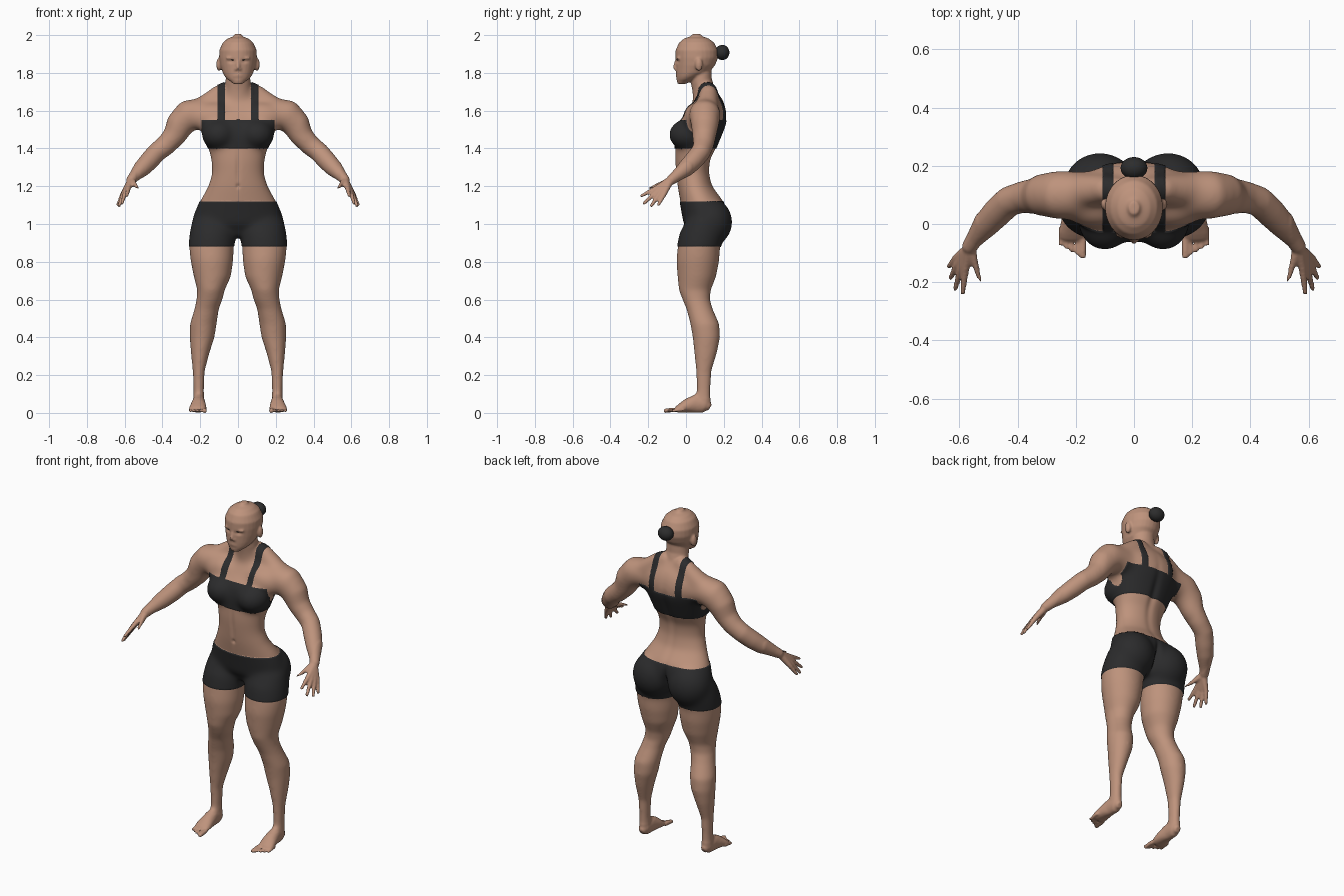
import bpy
import bmesh
from math import cos, sin, tau, exp
from mathutils import Vector, Matrix

default_cube = bpy.data.objects.get("Cube")
if default_cube:
    bpy.data.objects.remove(default_cube, do_unlink=True)


def make_material(name, colour, roughness):
    material = bpy.data.materials.new(name)
    material.use_nodes = True
    material.diffuse_color = (*colour, 1)
    shader = material.node_tree.nodes["Principled BSDF"]
    shader.inputs["Base Color"].default_value = (*colour, 1)
    shader.inputs["Roughness"].default_value = roughness
    return material


skin = make_material("warm skin", (.515, .292, .202), .6)
fabric = make_material("black fabric", (.024, .024, .025), .8)
hair = make_material("dark hair", (.026, .026, .026), .7)

form = bmesh.new()


def mirrored_copy(verts, faces):
    """Repeat a limb or feature on the other side."""
    twins = {v: form.verts.new((-v.co.x, v.co.y, v.co.z)) for v in verts}
    for face in faces:
        form.faces.new([twins[v] for v in reversed(face.verts)])


def tube(stations, axis="X", both_sides=False, sides=28, level=False):
    """Loft elliptical sections along a path: (centre, half width, half depth)."""
    reference = Vector((1, 0, 0)) if axis == "X" else Vector((0, 1, 0))
    path = [(Vector(centre), a, b) for centre, a, b in stations]
    # Rounded ends
    for end, inner in ((0, 1), (-1, -2)):
        centre, a, b = path[end]
        outward = (centre - path[inner][0]).normalized()
        cap = (centre + outward * min(a, b) * .5, a * .7, b * .7)
        path.insert(0 if end == 0 else len(path), cap)
    rings = []
    for i, (centre, a, b) in enumerate(path):
        before, after = path[max(i - 1, 0)][0], path[min(i + 1, len(path) - 1)][0]
        along = Vector((0, 0, 1)) if level else (after - before).normalized()
        across = (reference - along * reference.dot(along)).normalized()
        up = along.cross(across)
        rings.append([form.verts.new(centre + across * a * cos(tau * k / sides)
                                     + up * b * sin(tau * k / sides))
                      for k in range(sides)])
    faces = [form.faces.new(rings[0][::-1]), form.faces.new(rings[-1])]
    for low, high in zip(rings, rings[1:]):
        for k in range(sides):
            n = (k + 1) % sides
            faces.append(form.faces.new((low[k], low[n], high[n], high[k])))
    if both_sides:
        mirrored_copy([v for ring in rings for v in ring], faces)


def ellipsoid(centre, radii, both_sides=False):
    place = Matrix.Translation(centre) @ Matrix.Diagonal((*radii, 1))
    verts = bmesh.ops.create_uvsphere(form, u_segments=24, v_segments=16,
                                      radius=1, matrix=place)["verts"]
    if both_sides:
        mirrored_copy(verts, list({f for v in verts for f in v.link_faces}))


def upright(sections):
    """Level sections on the centre line: height, depth position, half width, half depth."""
    tube([((0, y, z), a, b) for z, y, a, b in sections], level=True)


def round_limb(points):
    tube([((x, y, z), r, r) for x, y, z, r in points], "Y", True)


# Torso, neck and skull
upright([(.97, .085, .12, .07), (1, .09, .21, .1), (1.06, .095, .226, .115),
         (1.12, .085, .205, .116), (1.2, .047, .16, .093), (1.27, .035, .138, .089),
         (1.34, .035, .143, .095), (1.4, .052, .158, .11), (1.47, .066, .18, .124),
         (1.53, .085, .194, .128), (1.58, .108, .205, .11), (1.63, .118, .19, .09),
         (1.67, .12, .13, .07), (1.7, .115, .07, .05)])
upright([(1.62, .11, .09, .07), (1.7, .095, .07, .063),
         (1.77, .08, .065, .056), (1.85, .075, .06, .06)])
upright([(1.752, -.014, .036, .032), (1.765, 0, .055, .049), (1.78, .015, .069, .066),
         (1.8, .033, .081, .086), (1.84, .05, .094, .104), (1.88, .057, .1, .113),
         (1.92, .057, .099, .112), (1.96, .056, .081, .093),
         (1.982, .055, .055, .065), (1.993, .055, .025, .032)])

# Trapezius, chest and seat
round_limb([(.04, .115, 1.712, .045), (.1, .12, 1.686, .05), (.2, .112, 1.605, .062)])
ellipsoid((.125, .06, 1.56), (.125, .075, .085), True)
ellipsoid((.1, .008, 1.473), (.09, .097, .08), True)
ellipsoid((.117, .13, 1.01), (.122, .113, .125), True)

# Arms
round_limb([(.13, .105, 1.575, .075), (.2, .1, 1.585, .082), (.26, .1, 1.578, .086),
            (.31, .1, 1.522, .075), (.338, .096, 1.462, .063), (.385, .092, 1.415, .055),
            (.43, .078, 1.38, .053), (.47, .04, 1.335, .052), (.507, 0, 1.295, .047),
            (.545, -.05, 1.255, .032), (.568, -.082, 1.23, .026)])

# Hands: each finger runs from the wrist over its knuckle to its tip
wrist = (.566, -.085, 1.228)
fingers = [((.58, -.158, 1.19), (.589, -.238, 1.148)),
           ((.595, -.155, 1.172), (.615, -.224, 1.108)),
           ((.606, -.138, 1.162), (.631, -.186, 1.094)),
           ((.611, -.116, 1.157), (.637, -.147, 1.1)),
           ((.543, -.14, 1.208), (.526, -.2, 1.188))]
for knuckle, tip in fingers:
    tube([(wrist, .021, .021), (knuckle, .0135, .0135), (tip, .0085, .0085)],
         "X", True, 14)

# Legs
legs = [(1.02, .13, .095, .11, .09), (.95, .135, .085, .119, .118),
        (.88, .141, .068, .12, .114), (.8, .138, .062, .112, .113),
        (.72, .136, .057, .098, .102), (.65, .143, .047, .073, .085),
        (.6, .151, .054, .069, .073), (.55, .166, .072, .065, .07),
        (.47, .184, .1, .071, .077), (.4, .19, .108, .066, .073),
        (.32, .2, .104, .05, .061), (.22, .208, .094, .032, .041),
        (.12, .208, .093, .028, .038), (.05, .208, .09, .03, .04)]
tube([((x, y, z), a, b) for z, x, y, a, b in legs], "X", True, level=True)

# Feet and toes
foot = [(.118, .207, .034, .022, .026), (.1, .207, .045, .031, .045),
        (.05, .208, .05, .034, .05), (0, .21, .036, .042, .035),
        (-.03, .213, .025, .046, .024), (-.048, .213, .018, .044, .017)]
tube([((x, y, z), a, b) for y, x, z, a, b in foot], "X", True)
for i in range(5):
    x, tip = .176 + .019 * i, -.113 + .01 * i
    r = .0075 if i else .012
    tube([((x, tip + .06, .017), r, r), ((x, tip, .011), r, r)], "X", True, 14)

# Facial features and ears
tube([((0, -.048, 1.872), .008, .008), ((0, -.06, 1.826), .011, .011)], "X", False, 14)
ellipsoid((.011, -.051, 1.819), (.008, .012, .007), True)
ellipsoid((.036, -.037, 1.878), (.028, .013, .009), True)
for lip_height in (1.791, 1.782):
    ellipsoid((0, -.044, lip_height), (.026, .011, .005))
ellipsoid((0, -.034, 1.762), (.028, .016, .014))
ellipsoid((.1, .068, 1.845), (.015, .02, .035), True)

# Fuse every form into one skin
bmesh.ops.recalc_face_normals(form, faces=form.faces[:])
rough_mesh = bpy.data.meshes.new("body_forms")
form.to_mesh(rough_mesh)
form.free()
body = bpy.data.objects.new("body", rough_mesh)
bpy.context.collection.objects.link(body)
fuse = body.modifiers.new("Fuse", "REMESH")
fuse.mode = "VOXEL"
fuse.voxel_size = .006
evaluated = body.evaluated_get(bpy.context.evaluated_depsgraph_get())
body_mesh = bpy.data.meshes.new_from_object(evaluated)
body.modifiers.clear()
body.data = body_mesh
body_mesh.materials.clear()
body_mesh.materials.append(skin)
body_mesh.materials.append(fabric)

bm = bmesh.new()
bm.from_mesh(body_mesh)


def smooth(verts, times):
    for _ in range(times):
        bmesh.ops.smooth_vert(bm, verts=verts, factor=.5,
                              use_axis_x=True, use_axis_y=True, use_axis_z=True)


# Blend the trunk most, the limbs less, and the face, fingers and toes least
smooth([v for v in bm.verts if .84 < v.co.z < 1.72 and abs(v.co.x) < .33], 45)
smooth([v for v in bm.verts if .08 < v.co.z < 1.74 and abs(v.co.x) < .54], 22)
smooth(bm.verts[:], 2)

# Soft hollows: centre, spread, push along y
hollows = [((.035, -.05, 1.861), (.017, .03, .009), .008),
           ((0, .2, 1.37), (.022, .08, .17), -.014),
           ((0, .2, 1.01), (.016, .08, .07), -.025),
           ((0, -.05, 1.29), (.012, .04, .09), .006),
           ((0, -.05, 1.2), (.009, .03, .011), .008)]
for v in bm.verts:
    spot = Vector((abs(v.co.x), v.co.y, v.co.z))
    for centre, spread, push in hollows:
        distance = sum(((s - c) / w) ** 2 for s, c, w in zip(spot, centre, spread))
        if distance < 9:
            v.co.y += push * exp(-distance)
    v.co.z = max(v.co.z, 0)


# Clean cut lines for the hems and shoulder straps
def cut(point, normal, low, high):
    faces = [f for f in bm.faces if low < f.calc_center_median().z < high
             and abs(f.calc_center_median().x) < .32]
    edges = list({e for f in faces for e in f.edges})
    verts = list({v for f in faces for v in f.verts})
    bmesh.ops.bisect_plane(bm, geom=verts + edges + faces, dist=.0001,
                           plane_co=point, plane_no=normal)


shorts_hem, shorts_waist, band_low, band_high = .88, 1.12, 1.4, 1.55
strap_in, strap_out, band_side = .07, .108, .192
for height in (shorts_hem, shorts_waist, band_low, band_high):
    cut((0, 0, height), (0, 0, 1), height - .03, height + .03)
for side in (-1, 1):
    for x in (strap_in, strap_out):
        cut((side * x, 0, 0), (1, 0, 0), band_high, 1.77)
    cut((side * band_side, 0, 0), (1, 0, 0), band_low, band_high)


def is_fabric(point):
    x, y, z = abs(point.x), point.y, point.z
    if shorts_hem < z < shorts_waist:
        return x < .32
    if band_low < z < band_high:
        armhole = x > .15 and ((y - .07) / .05) ** 2 + ((z - band_high) / .1) ** 2 < 1
        return x < band_side and not armhole
    return band_high < z < 1.757 and strap_in < x < strap_out


for face in bm.faces:
    face.smooth = True
    face.material_index = int(is_fabric(face.calc_center_median()))
bm.normal_update()
raised = [v for v in bm.verts if all(f.material_index for f in v.link_faces)]
for v, normal in [(v, v.normal.copy()) for v in raised]:
    v.co += normal * .004

# Eye position on the finished face
eye_target = Vector((.035, -.06, 1.861))
eye_spot = min((v.co for v in bm.verts), key=lambda p: (p - eye_target).length).copy()
bm.to_mesh(body_mesh)
bm.free()


def ball(name, centre, radii, material):
    shape = bmesh.new()
    bmesh.ops.create_uvsphere(shape, u_segments=32, v_segments=20, radius=1,
                              matrix=Matrix.Translation(centre) @ Matrix.Diagonal((*radii, 1)))
    for face in shape.faces:
        face.smooth = True
    mesh = bpy.data.meshes.new(name)
    shape.to_mesh(mesh)
    shape.free()
    mesh.materials.append(material)
    bpy.context.collection.objects.link(bpy.data.objects.new(name, mesh))


# Hair bun and narrow eyes
ball("hair_bun", (0, .192, 1.908), (.046, .038, .04), hair)
for label, side in (("left_eye", 1), ("right_eye", -1)):
    ball(label, (side * eye_spot.x, eye_spot.y + .002, eye_spot.z), (.011, .004, .0025), hair)
